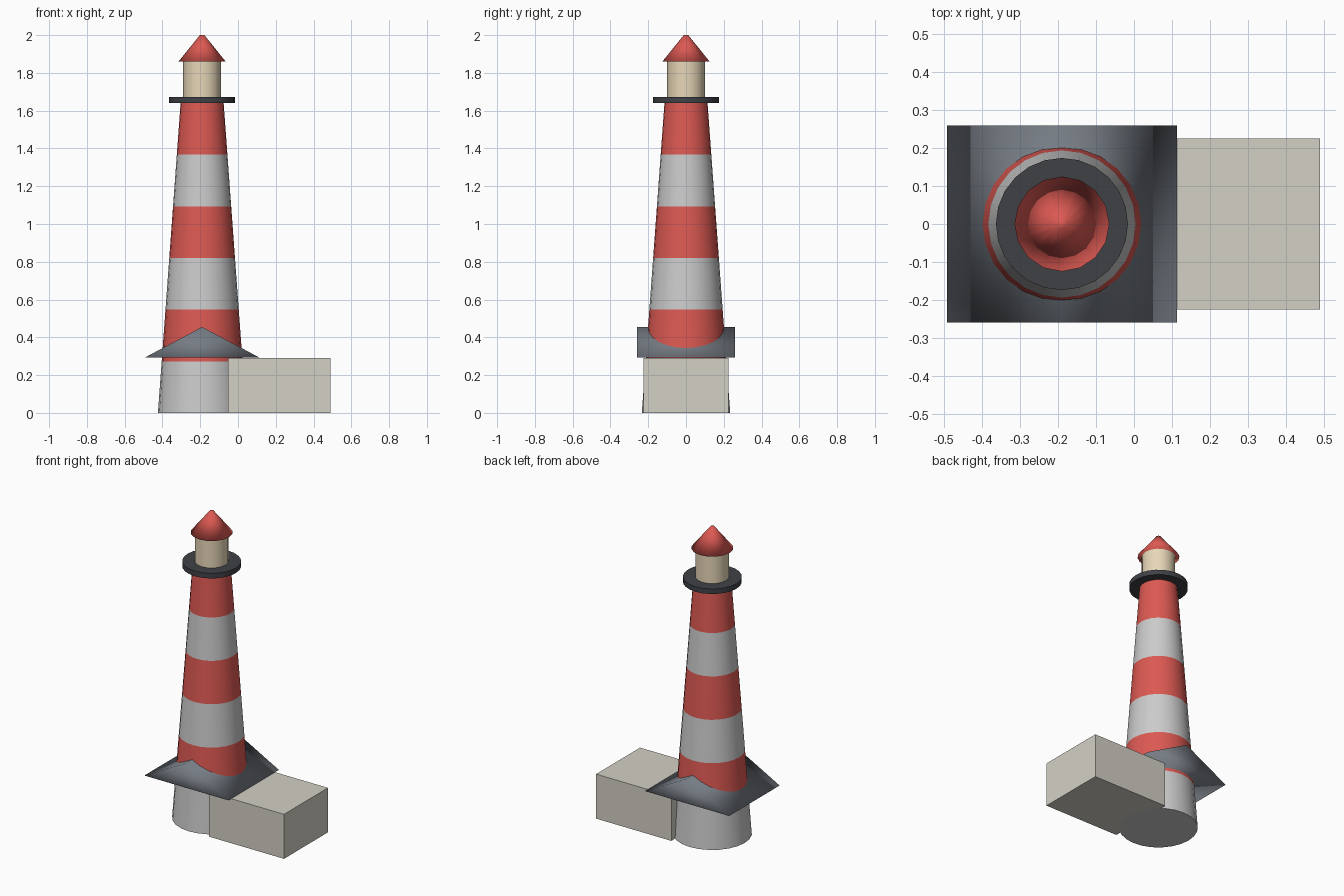
import bpy, bmesh, math

if "Cube" in bpy.data.objects:
    bpy.data.objects.remove(bpy.data.objects["Cube"])

CX = -0.19  # tower axis


def mat(name, rgb):
    m = bpy.data.materials.new(name)
    m.diffuse_color = (*rgb, 1)
    m.use_nodes = True
    m.node_tree.nodes["Principled BSDF"].inputs["Base Color"].default_value = m.diffuse_color
    return m


RED = mat("red_paint", (0.72, 0.1, 0.085))
DARK = mat("dark_metal", (0.05, 0.053, 0.062))
CREAM = mat("lantern_cream", (0.8, 0.68, 0.48))
SLATE = mat("slate", (0.18, 0.2, 0.23))
WALL = mat("house_wall", (0.65, 0.63, 0.56))


def finish(ob, name, material=None, smooth=None):
    ob.name = name
    if material:
        ob.data.materials.append(material)
    if smooth == "all":
        bpy.ops.object.shade_smooth()
    elif smooth == "angle":
        bpy.ops.object.shade_smooth_by_angle(angle=math.radians(30))
    return ob


def frustum(name, z0, z1, r0, r1, sides, material=None, smooth="angle"):
    bpy.ops.mesh.primitive_cone_add(vertices=sides, radius1=r0, radius2=r1,
                                    depth=z1 - z0, location=(CX, 0, (z0 + z1) / 2))
    return finish(bpy.context.object, name, material, smooth)


# Tapered tower in six stripes, plain and red alternating
TOWER_H, R_BASE, R_TOP, BANDS = 1.64, 0.234, 0.114, 6
radius = lambda t: R_BASE + (R_TOP - R_BASE) * t
for i in range(BANDS):
    a, b = i / BANDS, (i + 1) / BANDS
    frustum(f"tower_band_{i + 1}", a * TOWER_H, b * TOWER_H,
            radius(a), radius(b), 24, RED if i % 2 else None)

# Gallery, lantern room and cap
frustum("gallery", 1.64, 1.673, 0.174, 0.174, 24, DARK)
frustum("lantern_room", 1.673, 1.86, 0.1, 0.1, 16, CREAM)
frustum("lantern_cap", 1.86, 2.0, 0.125, 0.012, 16, RED, "all")

# Keeper's house block
bpy.ops.mesh.primitive_cube_add(size=1, location=(0.219, 0, 0.145))
house = bpy.context.object
house.scale = (0.542, 0.452, 0.29)
bpy.ops.object.transform_apply(scale=True)
finish(house, "house", WALL)

# Gabled roof around the tower: triangle extruded along y
bm = bmesh.new()
tri = [bm.verts.new((x, -0.26, z)) for x, z in ((-0.303, 0.293), (0.303, 0.293), (0, 0.455))]
face = bm.faces.new(tri)
ext = bmesh.ops.extrude_face_region(bm, geom=[face])
bmesh.ops.translate(bm, vec=(0, 0.52, 0),
                    verts=[v for v in ext["geom"] if isinstance(v, bmesh.types.BMVert)])
bmesh.ops.recalc_face_normals(bm, faces=bm.faces)
me = bpy.data.meshes.new("gable_roof")
bm.to_mesh(me)
bm.free()
roof = bpy.data.objects.new("gable_roof", me)
roof.location.x = CX
bpy.context.collection.objects.link(roof)
bpy.ops.object.select_all(action='DESELECT')
roof.select_set(True)
bpy.context.view_layer.objects.active = roof
finish(roof, "gable_roof", SLATE, "all")
